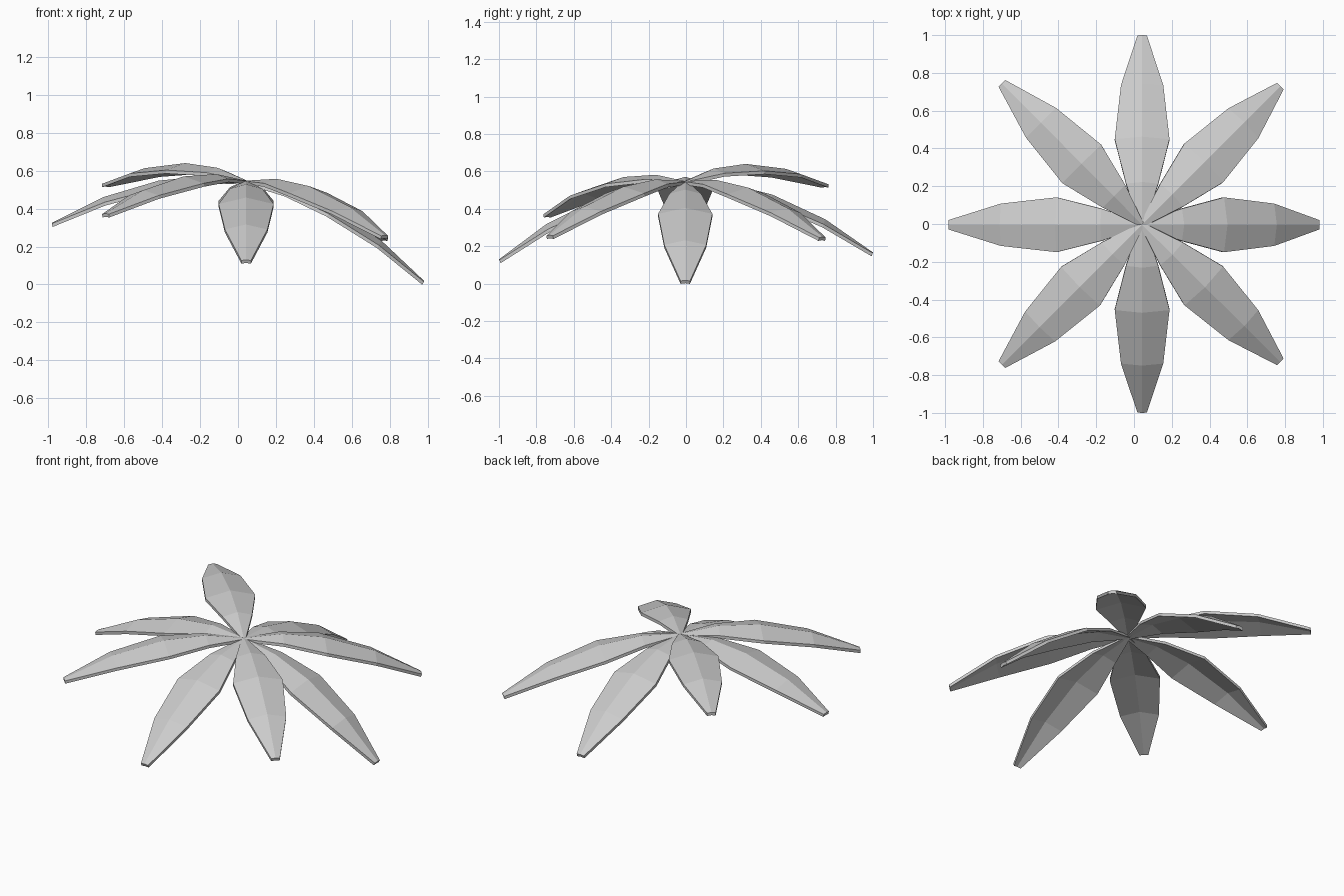
import bpy, math
from mathutils import Matrix, Vector

if "Cube" in bpy.data.objects:
    bpy.data.objects.remove(bpy.data.objects["Cube"])

CENTRE = Vector((0.043, -0.004, 0.548))
THICK = 0.018
# Stations along one leaf: distance, half width, ridge height, edge droop
STATIONS = [(0.0, 0.012, 0.0, 0.002), (0.215, 0.085, 0.07, 0.025),
            (0.46, 0.145, 0.098, 0.037), (0.77, 0.112, 0.075, 0.028),
            (1.07, 0.025, 0.0, 0.004)]


def leaf(name, tip):
    """Folded, arched leaf from the crown centre to the tip."""
    d = Vector(tip) - CENTRE
    yaw = math.atan2(d.y, d.x)
    pitch = math.atan2(-d.z, math.hypot(d.x, d.y))
    stretch = d.length / 1.07
    verts, faces = [], []
    for s, w, h, droop in STATIONS:
        s *= stretch
        verts += [(s, -w, h - droop), (s, 0, h), (s, w, h - droop),
                  (s, w, h - droop - THICK), (s, 0, h - THICK),
                  (s, -w, h - droop - THICK)]
    for i in range(len(STATIONS) - 1):
        a, b = i * 6, i * 6 + 6
        for k in range(6):
            n = (k + 1) % 6
            faces.append((a + k, b + k, b + n, a + n))
    # Blunt ends, split along the fold
    e = (len(STATIONS) - 1) * 6
    faces += [(0, 1, 4, 5), (1, 2, 3, 4),
              (e + 5, e + 4, e + 1, e), (e + 4, e + 3, e + 2, e + 1)]
    mesh = bpy.data.meshes.new(name)
    mesh.from_pydata(verts, [], faces)
    mesh.transform(Matrix.Translation(CENTRE) @ Matrix.Rotation(yaw, 4, 'Z')
                   @ Matrix.Rotation(pitch, 4, 'Y'))
    mesh.update()
    obj = bpy.data.objects.new(name, mesh)
    bpy.context.collection.objects.link(obj)


# Eight leaves, each hanging at its own angle
leaf("leaf_right", (0.983, -0.004, 0.018))
leaf("leaf_back_right", (0.775, 0.73, 0.25))
leaf("leaf_back", (0.043, 1.0, 0.167))
leaf("leaf_back_left", (-0.70, 0.745, 0.535))
leaf("leaf_left", (-0.983, -0.004, 0.325))
leaf("leaf_front_left", (-0.70, -0.745, 0.375))
leaf("leaf_front", (0.043, -1.0, 0.13))
leaf("leaf_front_right", (0.775, -0.73, 0.26))
